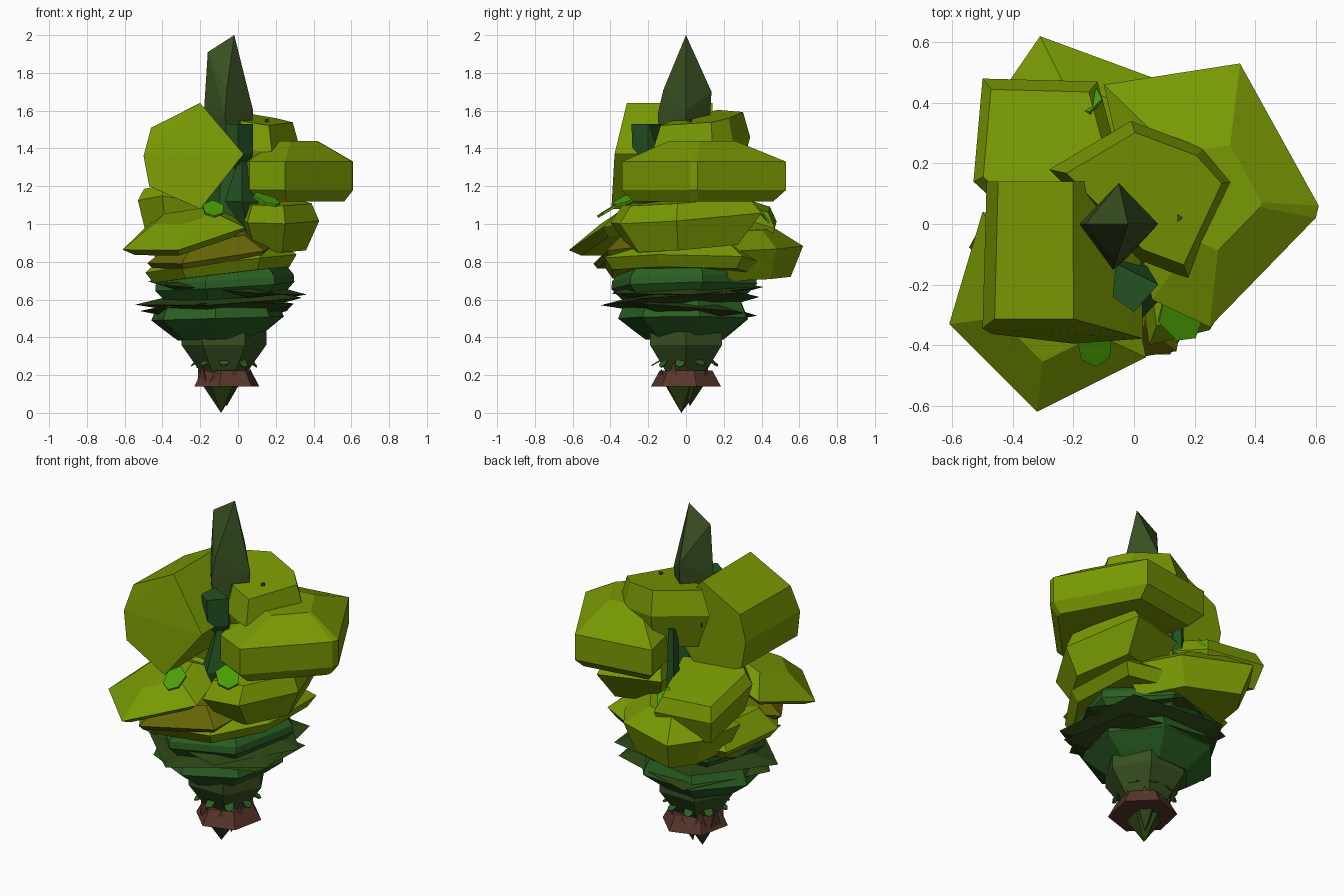
import bpy, bmesh, math, random
from mathutils import Matrix

random.seed(4)


def material(name, r, g, b):
    m = bpy.data.materials.new(name)
    m.diffuse_color = (r, g, b, 1)
    return m


OLIVE = material("olive leaf", 0.19, 0.32, 0.001)
OCHRE = material("ochre leaf", 0.135, 0.13, 0.002)
GREEN = material("forest green", 0.023, 0.115, 0.016)
DARK = material("dark moss", 0.025, 0.06, 0.007)
STEM = material("stem green", 0.018, 0.085, 0.016)
SPIKE = material("spike green", 0.04, 0.08, 0.015)
BRIGHT = material("bright leaf", 0.07, 0.35, 0.002)
BROWN = material("bark brown", 0.10, 0.037, 0.024)


def hull(name, mat, points):
    """Faceted convex solid around the points."""
    bm = bmesh.new()
    for p in points:
        bm.verts.new(p)
    r = bmesh.ops.convex_hull(bm, input=bm.verts[:])
    junk = {g for g in r["geom_interior"] + r["geom_unused"] if isinstance(g, bmesh.types.BMVert)}
    bmesh.ops.delete(bm, geom=list(junk), context='VERTS')
    bmesh.ops.dissolve_limit(bm, angle_limit=0.02, verts=bm.verts[:], edges=bm.edges[:])
    bmesh.ops.recalc_face_normals(bm, faces=bm.faces[:])
    me = bpy.data.meshes.new(name)
    bm.to_mesh(me)
    bm.free()
    me.materials.append(mat)
    ob = bpy.data.objects.new(name, me)
    bpy.context.collection.objects.link(ob)
    return ob


def slab(name, mat, outline, rings, tilt=(0, 0)):
    """Stack scaled copies of an outline at the ring heights, then tilt them."""
    cx = sum(p[0] for p in outline) / len(outline)
    cy = sum(p[1] for p in outline) / len(outline)
    pts = []
    for z, s in rings:
        for x, y in outline:
            dx, dy = (x - cx) * s, (y - cy) * s
            pts.append((cx + dx, cy + dy, z + tilt[0] * dx + tilt[1] * dy))
    return hull(name, mat, pts)


def ngon(cx, cy, rx, ry, n, turn=0):
    return [(cx + rx * math.cos(math.tau * i / n + turn),
             cy + ry * math.sin(math.tau * i / n + turn)) for i in range(n)]


# crown spike with a sloping wedge tip
hull("crown_spike", SPIKE, [(x, y, 1.45) for x, y in ngon(-0.05, -0.01, 0.12, 0.13, 4)] +
     [(-0.18, 0, 1.6), (0.08, 0, 1.6), (-0.05, 0.135, 1.7), (-0.07, -0.15, 1.58), (-0.06, -0.12, 1.71),
      (-0.16, 0, 1.91), (-0.02, 0, 2.0)])

# stems
slab("main_stem", STEM, ngon(-0.03, 0, 0.14, 0.14, 6), [(0.6, 1.3), (1.1, 1), (1.55, 0.6)])
hull("front_stem", STEM, [(x, y, 1.53) for x, y in ((-0.07, -0.24), (0, -0.29), (0.08, -0.2), (-0.06, -0.13))] +
     [(x, y, 1.37) for x, y in ((-0.05, -0.24), (0, -0.28), (0.08, -0.2))] + [(0.02, -0.1, 1.2)])
hull("lower_front_stem", STEM, [(x, y, 1.12) for x, y in ngon(0.02, -0.22, 0.09, 0.1, 4)] +
     [(0.02, -0.2, 1.4), (0.06, -0.24, 0.93)])
slab("back_stem", STEM, ngon(-0.09, 0.25, 0.035, 0.06, 5), [(0.85, 1), (1.38, 0.6)])

# upper leaf masses: a faceted block front left
block = [(-0.2, 1.64), (-0.46, 1.51), (-0.5, 1.36), (-0.47, 1.2), (-0.2, 1.08), (0.03, 1.37)]
hull("upper_left_leaf", OLIVE,
     [(x, -0.395 + 0.24 * max(0, z - 1.3) + 0.12 * max(0, -x - 0.2), z) for x, z in block] +
     [(-0.23 + (x + 0.23) * 0.95, 0.14, z) for x, z in block])
slab("upper_right_leaf", OLIVE,
     [(-0.1, 0.46), (0.35, 0.53), (0.61, 0.06), (0.6, 0.02), (0.25, -0.34), (0.06, -0.25)],
     [(1.12, 0.85), (1.18, 1), (1.33, 1), (1.44, 0.4)])
slab("upper_top_leaf", OLIVE,
     [(-0.28, 0.18), (-0.01, 0.34), (0.23, 0.25), (0.33, 0.14), (0.18, -0.18), (0.02, -0.12)],
     [(1.22, 0.75), (1.42, 1), (1.56, 0.84)], (-0.12, 0.12))

# middle leaf masses
slab("middle_left_leaf", OLIVE,
     [(-0.53, 0.14), (-0.5, 0.48), (-0.12, 0.47), (-0.02, 0.1), (-0.4, 0.02)],
     [(0.92, 0.82), (1.07, 1), (1.14, 0.85)], (-0.1, -0.32))
slab("middle_front_leaf", OLIVE,
     [(-0.61, -0.33), (-0.32, -0.62), (0.04, -0.44), (-0.03, -0.1), (-0.5, 0.04)],
     [(0.90, 0.8), (0.945, 1), (1.04, 0.5)], (0.22, 0.23))
slab("middle_right_leaf", OLIVE,
     [(0.05, -0.4), (0.25, -0.35), (0.43, -0.05), (0.3, 0.4), (-0.05, 0.3)],
     [(0.87, 0.7), (1.03, 1), (1.12, 0.83)], (-0.05, 0.08))

# lower leaf masses
slab("lower_back_leaf", OLIVE,
     [(-0.31, 0.62), (0.07, 0.48), (0.25, 0.2), (-0.1, 0.02), (-0.46, 0.15), (-0.42, 0.46)],
     [(0.71, 0.78), (0.87, 1), (0.97, 0.5)], (-0.03, 0.03))
slab("lower_ring_leaf", OLIVE,
     [(-0.49, -0.15), (-0.3, -0.43), (0.12, -0.43), (0.31, -0.15), (0.3, 0.3), (0, 0.42), (-0.44, 0.25)],
     [(0.73, 0.9), (0.79, 1), (0.88, 0.75)], (0.12, -0.02))
slab("ochre_leaf", OCHRE,
     [(-0.48, -0.2), (-0.3, -0.49), (0.14, -0.42), (0.2, -0.1), (-0.2, 0.1)],
     [(0.81, 0.92), (0.84, 1), (0.93, 0.6)], (0.14, 0.1))

# dark green tiers with thin leaf plates between them
slab("upper_tier", GREEN, ngon(-0.07, -0.01, 0.38, 0.4, 6, 0.25),
     [(0.61, 0.85), (0.67, 1), (0.71, 0.99), (0.79, 0.82)], (0.06, 0.02))
for i, (z, r, turn, tilt) in enumerate([(0.55, 0.44, 0.7, (0.03, -0.08)), (0.6, 0.47, 0.78, (0.05, 0.06)),
                                        (0.66, 0.45, 1.4, (-0.08, 0.03))]):
    slab(f"leaf_plate_{i + 1}", DARK, ngon(-0.08, -0.01, r, r * 0.95, 5, turn),
         [(z - 0.035, 0.65), (z, 1), (z + 0.03, 0.65)], tilt)
slab("lower_tier", GREEN, ngon(-0.11, 0, 0.36, 0.36, 7, 0.2),
     [(0.39, 0.6), (0.43, 0.75), (0.5, 1), (0.585, 0.9)], (0.03, 0))

# cup, bark skirt and root tip
slab("cup", SPIKE, ngon(-0.075, 0, 0.225, 0.22, 6), [(0.2, 0.5), (0.36, 1), (0.43, 1)])
slab("bark_skirt", BROWN, ngon(-0.06, 0, 0.18, 0.19, 6, 0.3), [(0.14, 1), (0.225, 0.75)])
hull("root_tip", DARK, [(x, y, 0.14) for x, y in ngon(-0.09, -0.02, 0.095, 0.1, 5, 0.4)] + [(-0.09, -0.025, 0)])
hull("side_root", DARK, [(x, y, 0.14) for x, y in ngon(-0.05, 0.04, 0.05, 0.05, 4)] + [(-0.06, 0.02, 0.035)])


def leaf(name, mat, loc, size, heading, pitch):
    """Thin pointed leaf."""
    shape = [(-0.5, 0), (-0.2, 0.35), (0.3, 0.3), (0.5, 0), (0.3, -0.3), (-0.2, -0.35)]
    ob = hull(name, mat, [(x * size, y * size, s * size * 0.04) for x, y in shape for s in (-1, 1)])
    ob.matrix_world = (Matrix.Translation(loc) @ Matrix.Rotation(heading, 4, 'Z')
                       @ Matrix.Rotation(pitch, 4, 'Y'))


# bright leaves peeking out
leaf("bright_leaf_front", BRIGHT, (-0.13, -0.40, 1.08), 0.16, -1.5, 0.55)
leaf("bright_leaf_right", BRIGHT, (0.15, -0.31, 1.13), 0.18, -0.9, 0.4)
leaf("bright_leaf_back", BRIGHT, (-0.16, 0.41, 1.03), 0.15, 1.9, 0.9)

# bark shards and small leaves around the base
for i in range(9):
    a = math.tau * i / 9 + 0.2
    c, s = math.cos(a), math.sin(a)
    x, y = -0.07 + 0.14 * c, 0.14 * s
    hull(f"bark_shard_{i + 1}", BROWN,
         [(x - 0.04 * s, y + 0.04 * c, 0.16), (x + 0.04 * s, y - 0.04 * c, 0.16),
          (x - 0.04 * c, y - 0.04 * s, 0.16), (x, y, random.uniform(0.22, 0.28))])
    leaf(f"base_leaf_{i + 1}", GREEN, (-0.07 + 0.15 * math.cos(a + 0.3), 0.15 * math.sin(a + 0.3), 0.27),
         0.075, a + 0.3, random.uniform(0.5, 1.0))

# twig ends
for i, p in enumerate([(0.15, 0.02, 1.555), (-0.23, 0.18, 1.5)]):
    slab(f"twig_{i + 1}", BROWN, ngon(p[0], p[1], 0.012, 0.015, 3), [(p[2] - 0.1, 1), (p[2], 1)])
